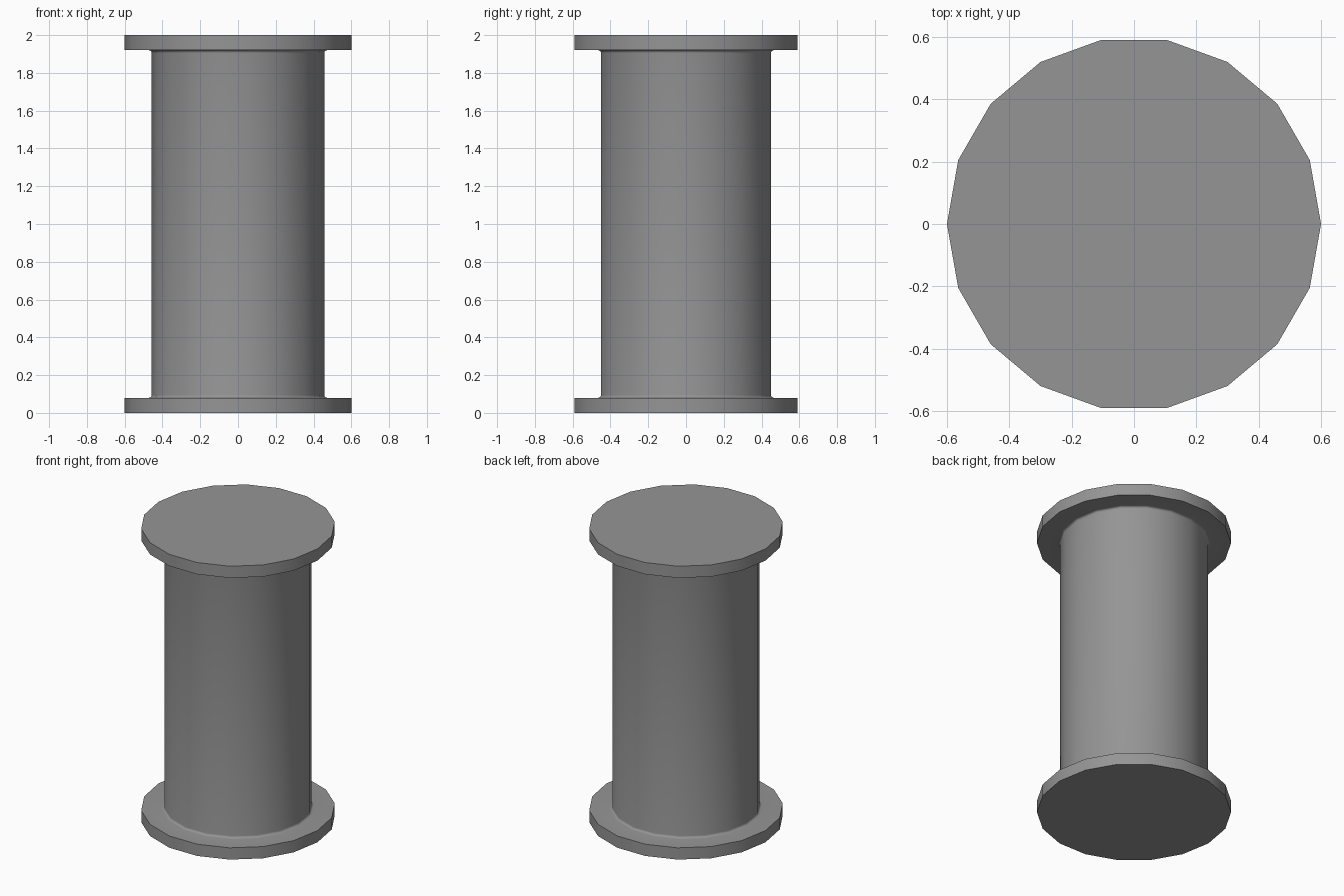
import bpy
import bmesh
from math import sin, cos, pi, radians

if "Cube" in bpy.data.objects:
    bpy.data.objects.remove(bpy.data.objects["Cube"], do_unlink=True)

SIDES = 18
HEIGHT = 2.0
FLANGE_R, FLANGE_T = 0.6, 0.08
CORE_R, FILLET = 0.457, 0.015
FILLET_STEPS = 4

grey = bpy.data.materials.new("plain grey")
grey.use_nodes = True
grey_value = (0.3, 0.3, 0.3, 1)
grey.diffuse_color = grey_value
grey.node_tree.nodes["Principled BSDF"].inputs["Base Color"].default_value = grey_value

# Lower half of the spool profile: flange rim, then a small fillet up into the core
half = [(FLANGE_R, 0), (FLANGE_R, FLANGE_T)]
for i in range(FILLET_STEPS + 1):
    a = pi / 2 * i / FILLET_STEPS
    half.append((CORE_R + FILLET * (1 - sin(a)),
                 FLANGE_T + FILLET * (1 - cos(a))))
# Mirror it for the upper flange
profile = half + [(r, HEIGHT - z) for r, z in reversed(half)]

# Lathe the profile into rings and close both ends
bm = bmesh.new()
rings = [[bm.verts.new((r * cos(2 * pi * k / SIDES), r * sin(2 * pi * k / SIDES), z))
          for k in range(SIDES)] for r, z in profile]
for low, high in zip(rings, rings[1:]):
    for k in range(SIDES):
        n = (k + 1) % SIDES
        bm.faces.new((low[k], low[n], high[n], high[k]))
bm.faces.new(list(reversed(rings[0])))
bm.faces.new(rings[-1])
bmesh.ops.recalc_face_normals(bm, faces=bm.faces)

mesh = bpy.data.meshes.new("spool")
bm.to_mesh(mesh)
bm.free()
mesh.materials.append(grey)
spool = bpy.data.objects.new("spool", mesh)
bpy.context.collection.objects.link(spool)

# Smooth round walls, crisp flange edges
bpy.ops.object.select_all(action='DESELECT')
spool.select_set(True)
bpy.context.view_layer.objects.active = spool
bpy.ops.object.shade_smooth_by_angle(angle=radians(35))
